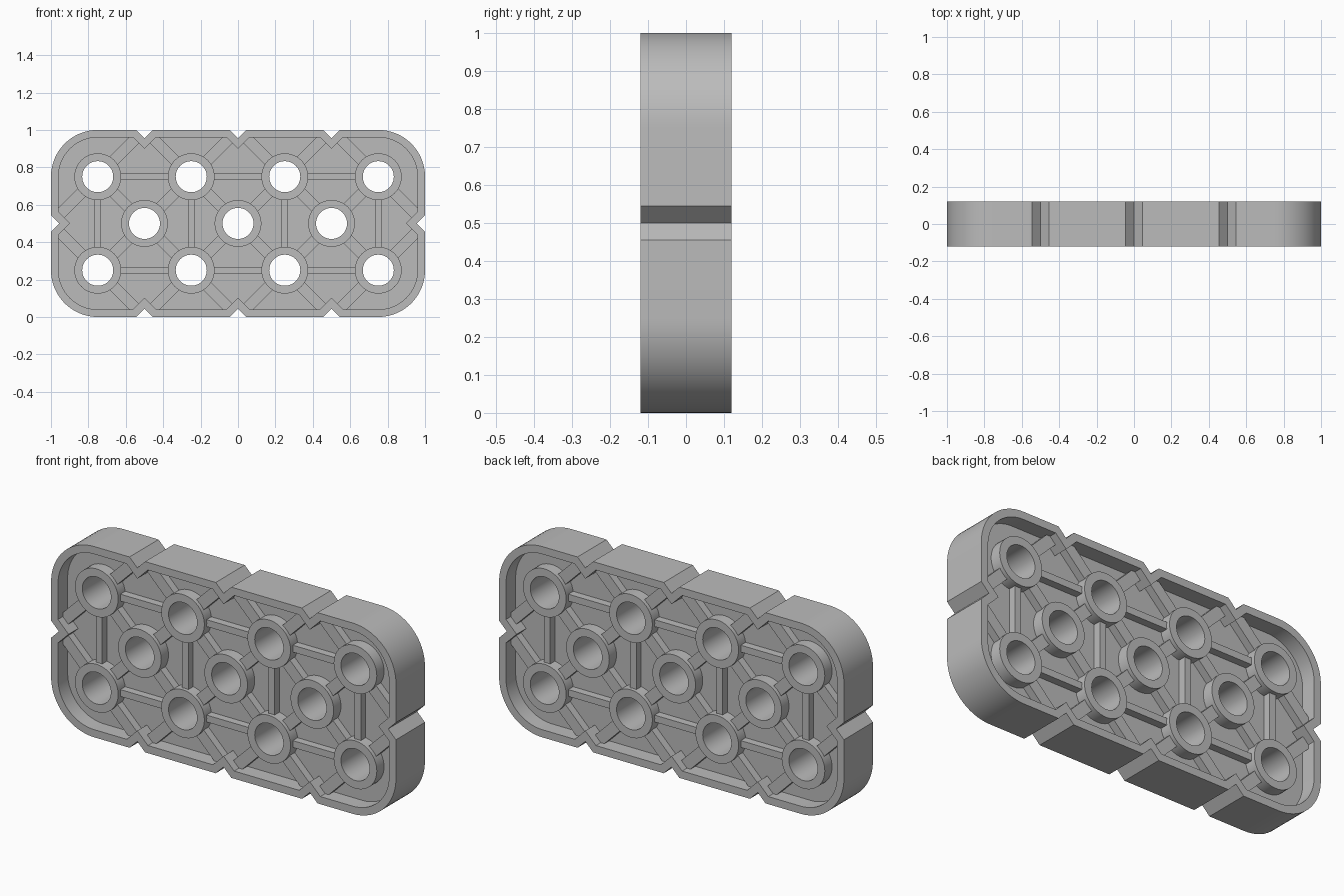
import bpy, bmesh, math
from mathutils import Vector, Matrix

if "Cube" in bpy.data.objects:
    bpy.data.objects.remove(bpy.data.objects["Cube"])

grey = bpy.data.materials.new("light_grey")
grey.diffuse_color = (0.5, 0.5, 0.5, 1)
grey.use_nodes = True
grey.node_tree.nodes["Principled BSDF"].inputs["Base Color"].default_value = grey.diffuse_color

RIM, NOTCH, HOLE, BOSS = 0.04, 0.045, 0.083, 0.125


def solid(name, loops, half_depth):
    """Fill flat (x, z) loops, with inner loops as holes, and thicken along y."""
    cu = bpy.data.curves.new(name + "_profile", 'CURVE')
    cu.dimensions = '2D'
    cu.fill_mode = 'BOTH'
    cu.extrude = half_depth
    for pts in loops:
        sp = cu.splines.new('POLY')
        sp.points.add(len(pts) - 1)
        for p, (x, z) in zip(sp.points, pts):
            p.co = (x, z, 0, 1)
        sp.use_cyclic_u = True
    tmp = bpy.data.objects.new(name + "_tmp", cu)
    bpy.context.collection.objects.link(tmp)
    bpy.context.view_layer.update()
    dg = bpy.context.evaluated_depsgraph_get()
    me = bpy.data.meshes.new_from_object(tmp.evaluated_get(dg))
    bpy.data.objects.remove(tmp)
    bm = bmesh.new()
    bm.from_mesh(me)
    bmesh.ops.remove_doubles(bm, verts=bm.verts, dist=1e-5)
    bm.transform(Matrix.Rotation(math.pi / 2, 4, 'X'))
    bmesh.ops.recalc_face_normals(bm, faces=bm.faces)
    bm.to_mesh(me)
    bm.free()
    me.materials.clear()
    me.materials.append(grey)
    ob = bpy.data.objects.new(name, me)
    bpy.context.collection.objects.link(ob)
    bpy.ops.object.select_all(action='DESELECT')
    ob.select_set(True)
    bpy.context.view_layer.objects.active = ob
    bpy.ops.object.shade_smooth_by_angle(angle=math.radians(30))
    return ob


def circle(c, r, n=48):
    return [(c[0] + r * math.cos(2 * math.pi * i / n),
             c[1] + r * math.sin(2 * math.pi * i / n)) for i in range(n)]


def outline(t):
    """Rounded rectangle inset by t, with V notches wrapped at the same inset."""
    deep = NOTCH + t * math.sqrt(2)
    h = deep - t
    pts = []
    # half of the loop: right side notch, top right corner, top notches, top left corner
    pts += [(1 - t, 0.5 - h), (1 - deep, 0.5), (1 - t, 0.5 + h)]

    def corner(cx, a0):
        r = 0.25 - t
        return [(cx + r * math.cos(a0 + i * math.pi / 32),
                 0.75 + r * math.sin(a0 + i * math.pi / 32)) for i in range(17)]
    pts += corner(0.75, 0)
    for x in (0.5, 0, -0.5):
        pts += [(x + h, 1 - t), (x, 1 - deep), (x - h, 1 - t)]
    pts += corner(-0.75, math.pi / 2)
    return pts + [(-x, 1 - z) for x, z in pts]


def rib(a, b, start, end, width):
    """Bar from a towards b, trimmed at both ends."""
    a, b = Vector(a), Vector(b)
    d = (b - a).normalized()
    n = Vector((-d.y, d.x)) * width / 2
    p, q = a + d * start, b - d * end
    return [tuple(v) for v in (p - n, q - n, q + n, p + n)]


outer = [(x, z) for x in (-0.75, -0.25, 0.25, 0.75) for z in (0.25, 0.75)]
middle = [(x, 0.5) for x in (-0.5, 0, 0.5)]
holes = [circle(c, HOLE) for c in outer + middle]

# Outer wall with notches
solid("rim", [outline(0), outline(RIM)], 0.12)

# Thin central web pierced by the holes
solid("web", [outline(RIM - 0.005)] + holes, 0.04)

# Ring around every hole
solid("hole_bosses", holes + [circle(c, BOSS) for c in outer + middle], 0.10)

# Diagonal ribs from the outer bosses to the middle bosses and the notches
diagonals = []
for x, z in outer:
    for dx in (-0.25, 0.25):
        for dz in (-0.25, 0.25):
            end = (x + dx, z + dz)
            if abs(end[0]) == 1 and end[1] != 0.5:
                continue  # rounded corner has no rib
            trim = 0.115 if end in middle else 0.054
            diagonals.append(rib((x, z), end, 0.115, trim, 0.06))
solid("diagonal_ribs", diagonals, 0.08)

# Thin straight ribs joining neighbouring bosses
straight = [rib((x, 0.25), (x, 0.75), 0.115, 0.115, 0.036)
            for x in (-0.75, -0.25, 0.25, 0.75)]
straight += [rib((x, z), (x + 0.5, z), 0.115, 0.115, 0.036)
             for x in (-0.75, -0.25, 0.25) for z in (0.25, 0.75)]
solid("straight_ribs", straight, 0.08)
